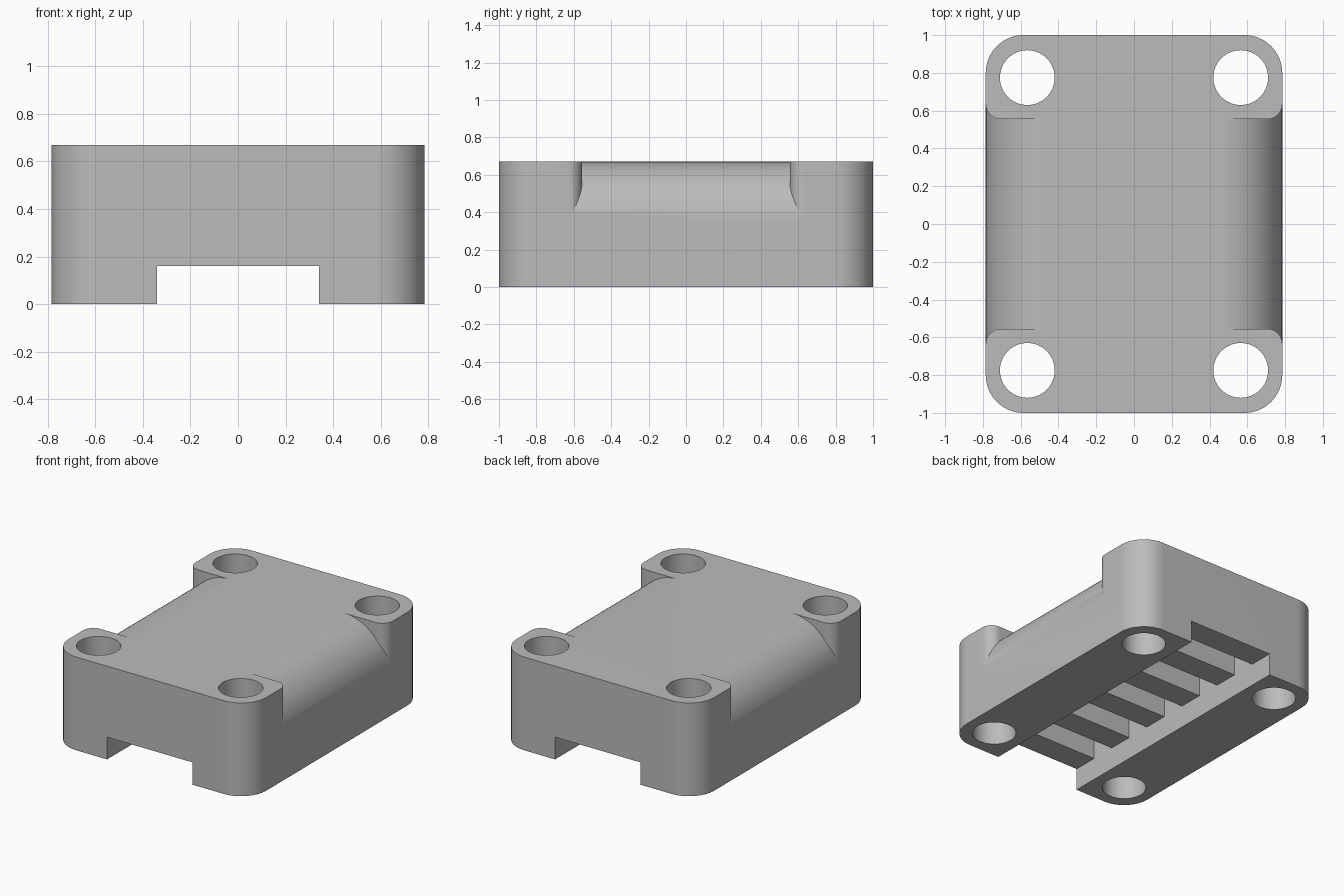
import bpy, bmesh
from math import sin, cos, pi
from mathutils import Vector

if "Cube" in bpy.data.objects:
    bpy.data.objects.remove(bpy.data.objects["Cube"], do_unlink=True)

HALF_X, HALF_Y, HEIGHT = 0.785, 1.0, 0.67
CORNER_R, HOLE_R, SHOULDER_R, POST_R = 0.2, 0.145, 0.33, 0.08
HOLE_X, HOLE_Y, POCKET_Y = 0.565, 0.775, 0.555
SLOT_X, SLOT_Z, TOOTH_DEPTH = 0.34, 0.16, 0.145
TOOTH = 2 * HALF_Y / 11

grey = bpy.data.materials.new("light grey")
grey.use_nodes = True
grey.diffuse_color = (0.5, 0.5, 0.5, 1)
grey.node_tree.nodes["Principled BSDF"].inputs["Base Color"].default_value = (0.5, 0.5, 0.5, 1)


def arc(cx, cy, r, start, end, steps=16):
    angles = [start + (end - start) * i / steps for i in range(steps + 1)]
    return [(cx + r * cos(a), cy + r * sin(a)) for a in angles]


def prism(name, points, low, high, along_y=False):
    """Extrude a flat profile along z, or an x-z profile along y."""
    def place(p, h):
        return (p[0], h, p[1]) if along_y else (p[0], p[1], h)
    bm = bmesh.new()
    face = bm.faces.new([bm.verts.new(place(p, low)) for p in points])
    result = bmesh.ops.extrude_face_region(bm, geom=[face])
    verts = [v for v in result["geom"] if isinstance(v, bmesh.types.BMVert)]
    bmesh.ops.translate(bm, verts=verts, vec=Vector(place((0, 0), high - low)))
    bmesh.ops.recalc_face_normals(bm, faces=bm.faces)
    mesh = bpy.data.meshes.new(name)
    bm.to_mesh(mesh)
    bm.free()
    mesh.materials.append(grey)
    obj = bpy.data.objects.new(name, mesh)
    bpy.context.collection.objects.link(obj)
    return obj


def box(name, x, y0, y1, z0, z1):
    return prism(name, [(-x, y0), (x, y0), (x, y1), (-x, y1)], z0, z1)


def combine(target, cutter, operation="DIFFERENCE"):
    """Apply a boolean and discard its cutter."""
    mod = target.modifiers.new("cut", "BOOLEAN")
    mod.operation, mod.object, mod.solver = operation, cutter, "EXACT"
    bpy.ops.object.select_all(action="DESELECT")
    bpy.context.view_layer.objects.active = target
    target.select_set(True)
    bpy.ops.object.modifier_apply(modifier=mod.name)
    bpy.data.objects.remove(cutter, do_unlink=True)


# Block with rounded upright corners
outline = []
for i, (sx, sy) in enumerate([(1, 1), (-1, 1), (-1, -1), (1, -1)]):
    outline += arc(sx * (HALF_X - CORNER_R), sy * (HALF_Y - CORNER_R),
                   CORNER_R, i * pi / 2, (i + 1) * pi / 2)
block = prism("clamp_block", outline, 0, HEIGHT)

# Rounded shoulders between the corner posts
for side in (1, -1):
    curve = arc(HALF_X - SHOULDER_R, HEIGHT - SHOULDER_R, SHOULDER_R, 0, pi / 2, 32)
    profile = [(0.9, HEIGHT - SHOULDER_R)] + curve + [(HALF_X - SHOULDER_R, 0.8), (0.9, 0.8)]
    shoulder = prism("shoulder_cutter", [(side * x, z) for x, z in profile], -0.8, 0.8, True)
    flare = arc(HALF_X - POST_R, POCKET_Y + POST_R, POST_R, -pi / 2, 0, 12)
    upper = [(0.3, POCKET_Y)] + flare + [(1.0, POCKET_Y + POST_R)]
    plan = upper + [(x, -y) for x, y in reversed(upper)]
    pocket = prism("pocket_plan", [(side * x, y) for x, y in plan], 0.2, 0.9)
    combine(shoulder, pocket, "INTERSECT")
    combine(block, shoulder)

# Bolt holes
for sx in (1, -1):
    for sy in (1, -1):
        ring = arc(sx * HOLE_X, sy * HOLE_Y, HOLE_R, 0, 2 * pi, 64)[:-1]
        combine(block, prism("hole_cutter", ring, -0.1, 0.8))

# Lengthwise channel with cross grooves in its roof
combine(block, box("channel_cutter", SLOT_X, -1.1, 1.1, -0.1, SLOT_Z))
for i in range(5):
    y = -HALF_Y + TOOTH * (2 * i + 1)
    combine(block, box("groove_cutter", SLOT_X, y, y + TOOTH, 0.05, SLOT_Z + TOOTH_DEPTH))

bpy.ops.object.select_all(action="DESELECT")
bpy.context.view_layer.objects.active = block
block.select_set(True)
bpy.ops.object.shade_smooth_by_angle(angle=pi / 7)
